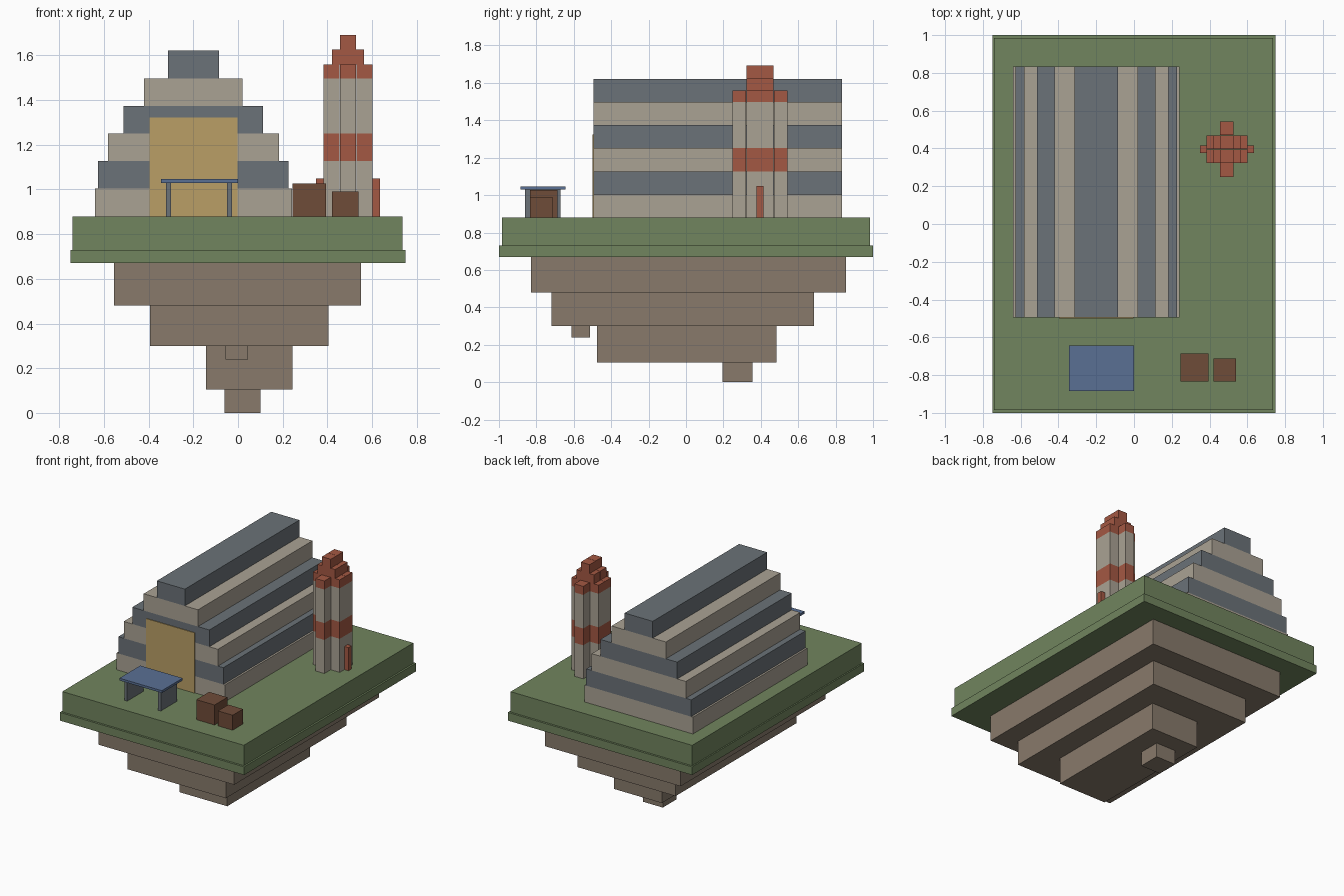
import bpy, bmesh
from mathutils import Matrix, Vector

if "Cube" in bpy.data.objects:
    bpy.data.objects.remove(bpy.data.objects["Cube"])


def material(name, hex_code):
    def lin(c):
        return c / 12.92 if c <= 0.04045 else ((c + 0.055) / 1.055) ** 2.4
    m = bpy.data.materials.new(name)
    rgb = [lin(int(hex_code[i:i + 2], 16) / 255) for i in (0, 2, 4)]
    m.diffuse_color = (*rgb, 1)
    m.use_nodes = True
    m.node_tree.nodes["Principled BSDF"].inputs["Base Color"].default_value = m.diffuse_color
    return m


GRASS = material("grass green", "71855E")
ROCK = material("rock brown", "887A6B")
STONE = material("pale stone", "AAA294")
SLATE = material("slate grey", "6B7278")
BRICK = material("brick red", "A45843")
TAN = material("door tan", "BA9F66")
WOOD = material("crate brown", "6F4C39")
BLUE = material("table blue", "5A7094")


def boxes(name, mat, *extents):
    """One object made of boxes, each given as (x0, x1, y0, y1, z0, z1)."""
    bm = bmesh.new()
    for x0, x1, y0, y1, z0, z1 in extents:
        centre = Vector((x0 + x1, y0 + y1, z0 + z1)) / 2
        size = Matrix.Diagonal((x1 - x0, y1 - y0, z1 - z0, 1))
        bmesh.ops.create_cube(bm, size=1, matrix=Matrix.Translation(centre) @ size)
    me = bpy.data.meshes.new(name)
    bm.to_mesh(me)
    bm.free()
    me.materials.append(mat)
    ob = bpy.data.objects.new(name, me)
    bpy.context.collection.objects.link(ob)
    return ob


# Floating island: grass slab with a lip, stepped rock underneath
G = 0.88
boxes("grass_top", GRASS, (-0.74, 0.737, -0.985, 0.985, 0.73, G))
boxes("grass_lip", GRASS, (-0.75, 0.75, -1, 1, 0.67, 0.73))
boxes("rock_step_1", ROCK, (-0.555, 0.55, -0.83, 0.855, 0.48, 0.67))
boxes("rock_step_2", ROCK, (-0.395, 0.405, -0.72, 0.685, 0.30, 0.48))
boxes("rock_step_3", ROCK, (-0.143, 0.245, -0.475, 0.485, 0.105, 0.30))
boxes("rock_tip", ROCK, (-0.06, 0.10, 0.195, 0.355, 0, 0.105))
boxes("rock_lump", ROCK, (-0.057, 0.045, -0.613, -0.513, 0.24, 0.30))

# Hangar: six striped steps forming a rounded vault
STEP = 0.1235
for i, half in enumerate((0.441, 0.427, 0.383, 0.313, 0.221, 0.114)):
    z = G + i * STEP
    boxes(f"hangar_step_{i + 1}", SLATE if i % 2 else STONE,
          (-0.2 - half, -0.2 + half, -0.495, 0.835, z, z + STEP))
boxes("hangar_door", TAN, (-0.397, -0.003, -0.5, -0.494, G, 1.323))

# Work table
boxes("table_top", BLUE, (-0.345, 0, -0.885, -0.643, 1.029, 1.046))
boxes("table_legs", SLATE, *[(x, x + 0.023, -0.86, -0.67, G, 1.029)
                             for x in (-0.322, -0.049)])

# Crates
boxes("large_crate", WOOD, (0.245, 0.394, -0.835, -0.686, G, 1.027))
boxes("small_crate", WOOD, (0.42, 0.54, -0.833, -0.713, G, 0.99))

# Tower: 3 x 4 block grid without its corners, stacked in bands
CX, CY, U = 0.492, 0.396, 0.0735
HALF = U / 2 - 0.0008
cells = [(CX + (i - 1) * U, CY + (j - 1.5) * U) for i in range(3) for j in range(4)
         if i == 1 or j in (1, 2)]
bands = [G + i * STEP for i in range(6)] + [1.56]
for k, (z0, z1) in enumerate(zip(bands, bands[1:])):
    boxes(f"tower_band_{k + 1}", BRICK if k in (2, 5) else STONE,
          *[(x - HALF, x + HALF, y - HALF, y + HALF, z0, z1) for x, y in cells])

# Tower cap: two narrowing pairs of blocks
for k, (half, z0) in enumerate(((0.072, 1.56), (HALF, 1.626))):
    boxes(f"tower_cap_{k + 1}", BRICK,
          *[(CX - half, CX + half, CY + s * U / 2 - HALF, CY + s * U / 2 + HALF,
             z0, z0 + 0.066) for s in (-1, 1)])

# Posts at the tower's sides
boxes("tower_posts", BRICK, *[(CX + s * 0.125 - 0.0175, CX + s * 0.125 + 0.0175,
                               CY - 0.019, CY + 0.019, G, 1.05) for s in (-1, 1)])
